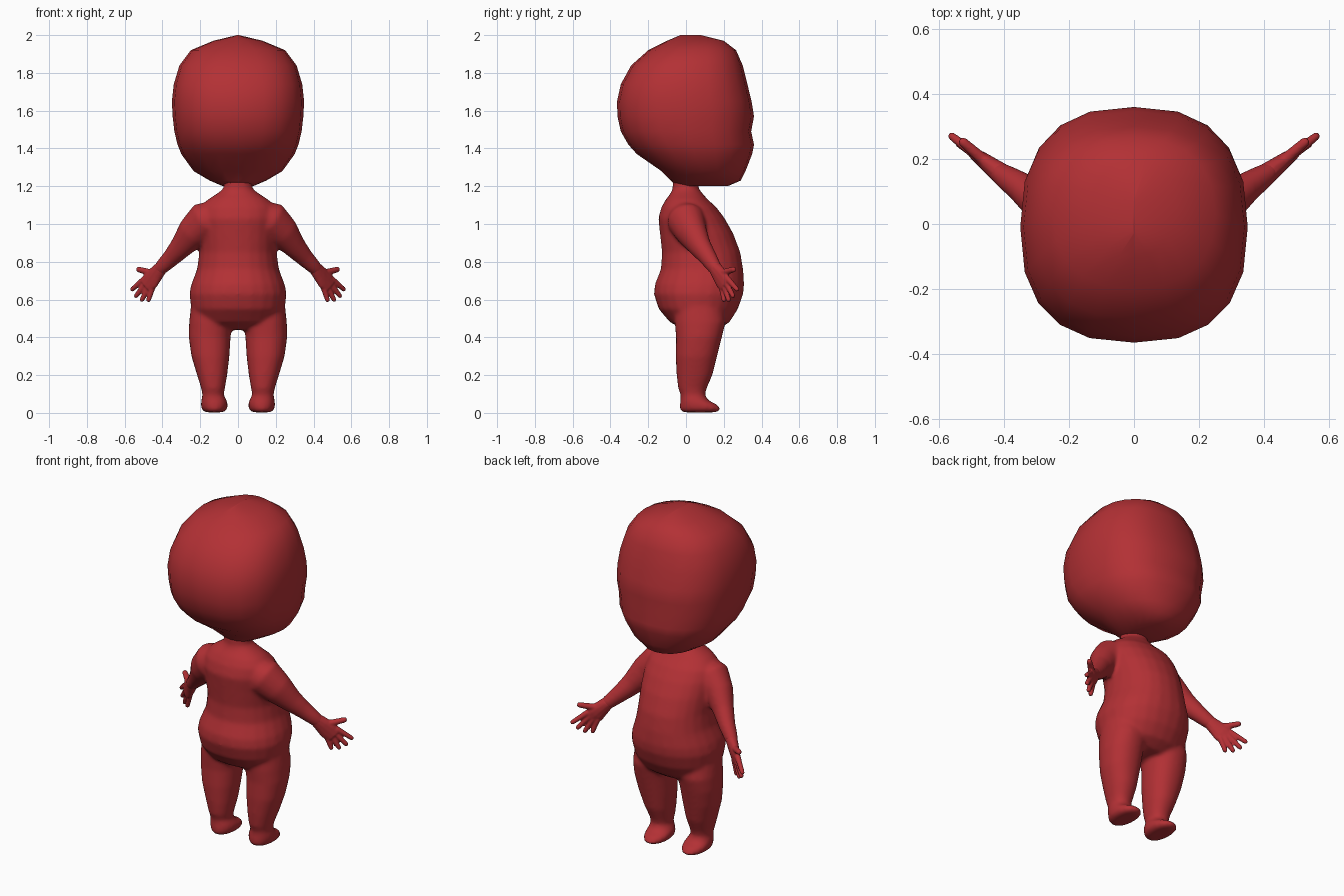
import bpy, bmesh
from math import sin, cos, pi
from mathutils import Vector

red = bpy.data.materials.new("red")
red.diffuse_color = (0.45, 0.03, 0.035, 1)


def power(c, n):
    return (1 if c >= 0 else -1) * abs(c) ** (2 / n)


def loft(bm, rings):
    """Skin a list of point rings and cap both ends."""
    rows = [[bm.verts.new(p) for p in ring] for ring in rings]
    n = len(rows[0])
    for a, b in zip(rows, rows[1:]):
        for i in range(n):
            j = (i + 1) % n
            bm.faces.new((a[i], a[j], b[j], b[i]))
    bm.faces.new(rows[0][::-1])
    bm.faces.new(rows[-1])


def stack(bm, levels, n=24, s=1):
    """Horizontal sections: z, x centre, half width, back y, front y, squareness."""
    loft(bm, [[(s * (cx + hw * power(cos(2 * pi * i / n), e)),
                (yb + yf) / 2 + (yf - yb) / 2 * power(sin(2 * pi * i / n), e), z)
               for i in range(n)] for z, cx, hw, yb, yf, e in levels])


def limb(bm, path, s=1, n=12):
    """Flattened tube along x, y, z, half width, half thickness."""
    pts = [Vector(p[:3]) for p in path]
    rings = []
    for k, p in enumerate(path):
        t = (pts[min(k + 1, len(pts) - 1)] - pts[max(k - 1, 0)]).normalized()
        u = t.cross(Vector((0.66, -0.75, 0))).normalized()
        v = t.cross(u)
        ring = [pts[k] + u * p[3] * cos(2 * pi * i / n) + v * p[4] * sin(2 * pi * i / n)
                for i in range(n)]
        rings.append([(s * q.x, q.y, q.z) for q in ring])
    loft(bm, rings)


def finish(bm, name, voxel=0, smooth=0):
    bmesh.ops.recalc_face_normals(bm, faces=bm.faces[:])
    for f in bm.faces:
        f.smooth = True
    me = bpy.data.meshes.new(name)
    bm.to_mesh(me)
    bm.free()
    me.materials.append(red)
    ob = bpy.data.objects.new(name, me)
    bpy.context.collection.objects.link(ob)
    if voxel:
        m = ob.modifiers.new("fuse", 'REMESH')
        m.mode = 'VOXEL'
        m.voxel_size = voxel
        m.use_smooth_shade = True
        m = ob.modifiers.new("soften", 'SMOOTH')
        m.factor = 0.5
        m.iterations = smooth
    return ob


# head: coarse sections, smooth shaded
bm = bmesh.new()
head = [(1.20, .08, -.05, .22, 2), (1.23, .15, -.08, .29, 2.1), (1.28, .235, -.13, .315, 2.2),
        (1.37, .30, -.26, .35, 2.3), (1.42, .32, -.305, .36, 2.4), (1.49, .337, -.345, .345, 2.5),
        (1.57, .346, -.363, .36, 2.5), (1.65, .35, -.365, .347, 2.5), (1.74, .34, -.345, .325, 2.5),
        (1.84, .31, -.29, .30, 2.4), (1.92, .25, -.20, .265, 2.3), (1.97, .13, -.10, .20, 2.1),
        (2.0, .005, -.03, .08, 2)]
stack(bm, [(z, 0, hw, b, f, e) for z, hw, b, f, e in head], 20)
finish(bm, "head")

# torso, legs with feet, and arms fused into one soft body
bm = bmesh.new()
torso = [(.44, .15, -.01, .17), (.48, .215, -.085, .23), (.55, .247, -.145, .275),
         (.63, .258, -.17, .303), (.68, .248, -.165, .308), (.76, .217, -.133, .303),
         (.85, .205, -.127, .288), (.95, .21, -.138, .25), (1.03, .213, -.147, .205),
         (1.09, .20, -.13, .16), (1.13, .16, -.107, .115), (1.165, .105, -.08, .085),
         (1.19, .075, -.07, .065), (1.24, .075, -.07, .07)]
stack(bm, [(z, 0, hw, b, f, 2.15) for z, hw, b, f in torso])
leg = [(.003, .125, .05, -.02, .165), (.02, .125, .068, -.033, .183), (.045, .125, .073, -.033, .165),
       (.065, .127, .068, -.03, .12), (.095, .132, .056, -.028, .10), (.13, .132, .063, -.042, .11),
       (.2, .137, .08, -.05, .14), (.3, .146, .101, -.055, .165), (.4, .15, .111, -.053, .19),
       (.48, .145, .114, -.06, .21), (.56, .135, .115, -.06, .20)]
arm = [(.10, -.01, 1.06, .07, .08), (.17, 0, 1.02, .105, .10), (.24, .03, .955, .088, .08),
       (.30, .075, .88, .064, .058), (.35, .115, .825, .05, .047), (.40, .148, .775, .041, .038),
       (.43, .168, .745, .035, .028)]
for s in (1, -1):
    stack(bm, [(*l, 2.2) for l in leg], s=s)
    limb(bm, arm, s, 16)
finish(bm, "body", .01, 12)

# hands: palm, four fingers and a thumb
palm = [(.405, .152, .77, .036, .034), (.435, .174, .735, .046, .029),
        (.462, .194, .703, .055, .024), (.488, .21, .672, .045, .017)]
fingers = [((.495, .22, .71), (.567, .275, .648)), ((.485, .213, .69), (.545, .252, .612)),
           ((.47, .202, .675), (.513, .228, .59)), ((.45, .188, .672), (.477, .203, .588)),
           ((.455, .19, .74), (.535, .26, .762))]
for s, side in ((1, "right"), (-1, "left")):
    bm = bmesh.new()
    limb(bm, palm, s)
    for k, (a, b) in enumerate(fingers):
        a, b = Vector(a), Vector(b)
        r = .016 if k == 4 else .0135
        limb(bm, [(*a.lerp(b, t), r * w, r * w)
                  for t, w in ((0, 1.25), (.4, 1.1), (.9, .95), (1, .6))], s, 10)
    finish(bm, side + "_hand", .005, 4)
